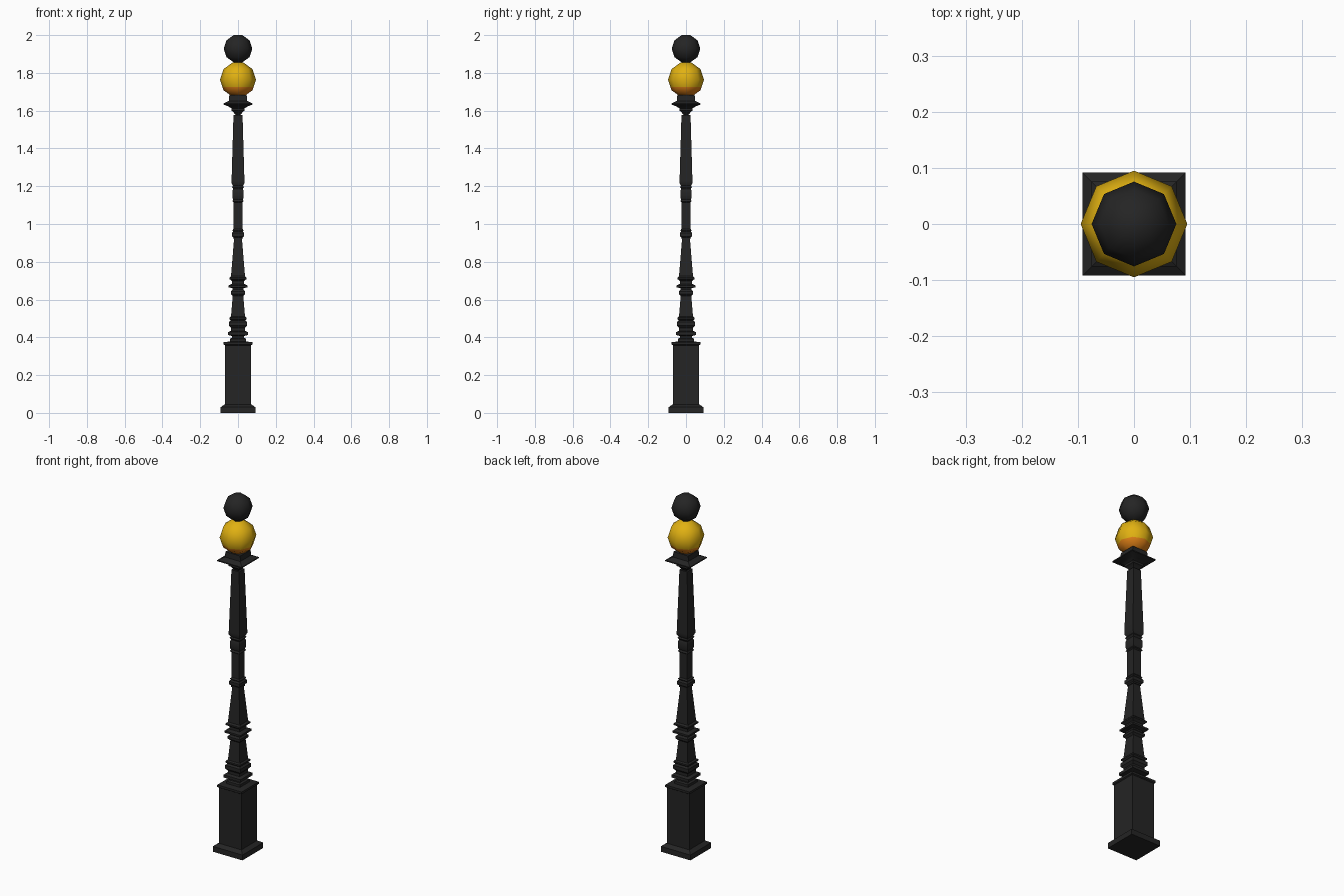
import bpy, bmesh, math

if "Cube" in bpy.data.objects:
    bpy.data.objects.remove(bpy.data.objects["Cube"])


def material(name, rgb):
    m = bpy.data.materials.new(name)
    m.diffuse_color = (*rgb, 1)
    m.use_nodes = True
    m.node_tree.nodes["Principled BSDF"].inputs["Base Color"].default_value = m.diffuse_color
    return m


BLACK = material("black iron", (0.018, 0.018, 0.018))
YELLOW = material("yellow glass", (0.75, 0.44, 0.006))
ORANGE = material("orange glass", (0.72, 0.21, 0.008))


def lathe(name, profile, sides, mats, smooth, square=False, split=None):
    """Stack of regular rings from (half width, z) points, capped at both ends."""
    bm = bmesh.new()
    scale = math.sqrt(2) if square else 1
    start = math.pi / 4 if square else 0
    rings = []
    for r, z in profile:
        angles = [start + math.tau * i / sides for i in range(sides)]
        rings.append([bm.verts.new((r * scale * math.cos(a), r * scale * math.sin(a), z)) for a in angles])
    for a, b in zip(rings, rings[1:]):
        for i in range(sides):
            j = (i + 1) % sides
            bm.faces.new((a[i], a[j], b[j], b[i]))
    bm.faces.new(rings[0][::-1])
    bm.faces.new(rings[-1])
    if split is not None:
        for f in bm.faces:
            f.material_index = int(f.calc_center_median().z < split)
    me = bpy.data.meshes.new(name)
    bm.to_mesh(me)
    bm.free()
    for m in mats:
        me.materials.append(m)
    ob = bpy.data.objects.new(name, me)
    bpy.context.collection.objects.link(ob)
    bpy.ops.object.select_all(action='DESELECT')
    ob.select_set(True)
    bpy.context.view_layer.objects.active = ob
    bpy.ops.object.shade_smooth_by_angle(angle=math.radians(smooth))
    return ob


def post(name, profile):
    return lathe(name, profile, 4, [BLACK], 35, square=True)


def ball(name, r, z, mats, split=None):
    """Eight-sided ball with flat top and bottom; optional colour split height."""
    pts = [(r * math.cos(math.radians(t)), z + r * math.sin(math.radians(t)))
           for t in (-72, -36, 0, 36, 72)]
    if split is not None:
        (r0, z0), (r1, z1) = pts[1], pts[2]
        pts.insert(2, (r0 + (r1 - r0) * (split - z0) / (z1 - z0), split))
    return lathe(name, pts, 8, mats, 60, split=split)


# Square pedestal
post("pedestal", [(0.092, 0), (0.092, 0.03), (0.078, 0.04), (0.07, 0.045),
                  (0.07, 0.358), (0.076, 0.362), (0.076, 0.374), (0.045, 0.378)])

# Lower pillar with collar rings
post("lower_pillar", [(0.042, 0.375), (0.042, 0.392), (0.033, 0.397), (0.033, 0.407),
                      (0.053, 0.413), (0.053, 0.428), (0.036, 0.434), (0.036, 0.45),
                      (0.047, 0.462), (0.047, 0.482), (0.038, 0.49), (0.046, 0.497),
                      (0.046, 0.505), (0.037, 0.51), (0.028, 0.62), (0.038, 0.63),
                      (0.038, 0.643), (0.03, 0.652), (0.03, 0.66), (0.05, 0.665),
                      (0.05, 0.675), (0.032, 0.683), (0.032, 0.698), (0.045, 0.708),
                      (0.045, 0.716), (0.037, 0.724), (0.021, 0.92)])

# Middle shaft with collars
post("middle_shaft", [(0.025, 0.92), (0.025, 0.928), (0.033, 0.935), (0.033, 0.952),
                      (0.026, 0.96), (0.03, 0.966), (0.024, 0.974), (0.024, 1.115),
                      (0.03, 1.12), (0.025, 1.13), (0.03, 1.14), (0.03, 1.175),
                      (0.025, 1.185), (0.031, 1.195), (0.025, 1.205)])

# Tapered upper shaft
post("upper_shaft", [(0.025, 1.2), (0.034, 1.215), (0.034, 1.23), (0.024, 1.578)])

# Flared lamp holder
post("lamp_holder", [(0.012, 1.575), (0.028, 1.597), (0.034, 1.6), (0.034, 1.612),
                     (0.05, 1.622), (0.076, 1.632), (0.076, 1.638), (0.048, 1.652),
                     (0.046, 1.682)])

# Glass globe and top ball
ball("lamp_globe", 0.095, 1.764, [YELLOW, ORANGE], split=1.725)
ball("top_ball", 0.0755, 1.928, [BLACK])
